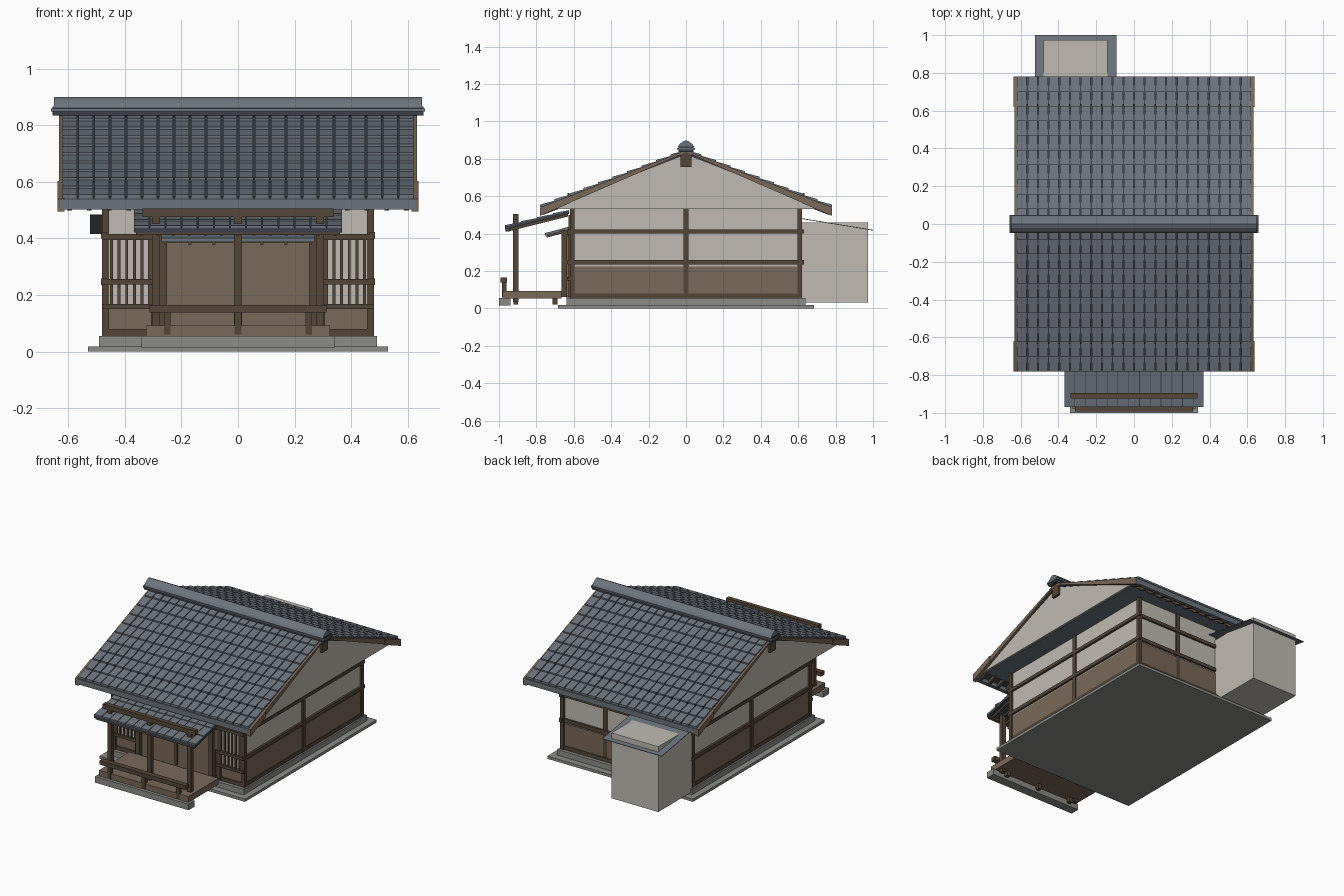
import bpy, bmesh
from mathutils import Vector

cube = bpy.data.objects.get("Cube")
if cube:
    bpy.data.objects.remove(cube, do_unlink=True)


def material(name, r, g, b):
    m = bpy.data.materials.new(name)
    m.use_nodes = True
    m.diffuse_color = (r, g, b, 1)
    m.node_tree.nodes["Principled BSDF"].inputs["Base Color"].default_value = (r, g, b, 1)
    return m


PLASTER = material("cream plaster", .53, .50, .45)
SLATE = material("slate tile", .15, .175, .205)
JOINT = material("dark slate joint", .045, .052, .065)
PANEL = material("brown board", .195, .138, .098)
TIMBER = material("dark timber", .09, .061, .04)
STONE = material("grey stone", .26, .26, .245)


def solid(name, mat, pieces):
    """Join pieces, each a (y, z) profile swept from x0 to x1."""
    bm = bmesh.new()
    for profile, x0, x1 in pieces:
        face = bm.faces.new([bm.verts.new((x0, y, z)) for y, z in profile])
        out = bmesh.ops.extrude_face_region(bm, geom=[face])
        moved = [v for v in out["geom"] if isinstance(v, bmesh.types.BMVert)]
        bmesh.ops.translate(bm, verts=moved, vec=Vector((x1 - x0, 0, 0)))
    bmesh.ops.recalc_face_normals(bm, faces=bm.faces)
    mesh = bpy.data.meshes.new(name)
    bm.to_mesh(mesh)
    bm.free()
    mesh.materials.append(mat)
    ob = bpy.data.objects.new(name, mesh)
    bpy.context.collection.objects.link(ob)
    return ob


def box(x0, x1, y0, y1, z0, z1):
    return [(y0, z0), (y1, z0), (y1, z1), (y0, z1)], x0, x1


def post(x, y, z0, z1, w=.026):
    return box(x - w / 2, x + w / 2, y - w / 2, y + w / 2, z0, z1)


def strip(y0, z0, y1, z1, t0, t1, x0, x1):
    """Sloping board; t0 and t1 are the thicknesses at its two ends."""
    return [(y0, z0), (y1, z1), (y1, z1 - t1), (y0, z0 - t0)], x0, x1


BOTH = (-1, 1)

# Foundation
solid("ground_slab", STONE, [box(-.53, .53, -.684, .684, 0, .018)])
solid("plinth", STONE, [box(-.49, .49, -.64, .64, .018, .055)])

# Walls
solid("plaster_walls", PLASTER, [box(-.47, .47, -.605, .605, .055, .535)])
solid("lower_boards", PANEL, [box(-.475, .475, -.612, .612, .08, .225)])
solid("sill_beam", TIMBER, [box(-.48, .48, -.618, .618, .055, .08)])

frame = [post(x, y, .055, .535) for x in (-.468, .468) for y in (-.608, 0, .608)]
frame += [post(x, .6, .055, .535) for x in (-.16, .16)]
for z0, z1 in ((.235, .258), (.4, .422)):
    frame += [box(s * .465, s * .484, -.63, .63, z0, z1) for s in BOTH]
    frame += [box(-.484, .484, .6, .618, z0, z1)]
solid("wall_frame", TIMBER, frame)

# Front windows with lattice bars
glass, bars = [], []
for s in BOTH:
    glass.append(box(s * .3, s * .455, -.618, -.6, .165, .4))
    for i in range(6):
        bars.append(post(s * (.312 + .027 * i), -.622, .165, .4, .01))
    for z0, z1 in ((.15, .168), (.238, .256), (.395, .415)):
        bars.append(box(s * .28, s * .48, -.635, -.605, z0, z1))
    bars.append(post(s * .295, -.615, .06, .5))
solid("front_windows", PLASTER, glass)
solid("window_lattice", TIMBER, bars)

# Entrance doors
solid("entrance_doors", PANEL, [box(-.26, .26, -.64, -.6, .055, .4)])
solid("door_frame", TIMBER, [post(s * .265, -.65, .06, .42, .03) for s in BOTH]
      + [box(-.28, .28, -.66, -.6, .385, .415), post(0, -.637, .09, .39, .02)])


# Main roof
def roof_z(y):
    return .842 - .385 * abs(y)


EAVE = .775
solid("roof_slabs", JOINT, [strip(0, .842, s * EAVE, roof_z(EAVE), .02, .022, -.62, .62) for s in BOTH])
rows, cols = 10, 22
tiles, guards = [], []
pitch = 1.244 / cols
for s in BOTH:
    for r in range(rows):
        ya, yb = EAVE * r / rows, EAVE * (r + 1) / rows + .005
        for c in range(cols):
            x0 = -.622 + c * pitch
            profile = [(s * ya, roof_z(ya)), (s * yb, roof_z(yb)),
                       (s * yb, roof_z(yb) + .013), (s * ya, roof_z(ya) + .004)]
            tiles.append((profile, x0 + .003, x0 + pitch - .003))
    for c in range(1, cols):
        x = -.622 + c * pitch
        guards.append(post(x, s * .63, roof_z(.63), roof_z(.63) + .018, .008))
solid("roof_tiles", SLATE, tiles)
solid("snow_guards", JOINT, guards)
solid("eave_fascias", SLATE, [box(-.628, .628, s * .755, s * .78, .503, .538) for s in BOTH])

# Gable ends with closed attic
solid("attic_soffit", SLATE, [([(-.7, .53), (.7, .53), (0, .825)], -.605, .605)])
solid("gable_plaster", PLASTER, [([(-.72, .532), (.72, .532), (0, .832)], s * .605, s * .617) for s in BOTH])
solid("ridge_beam", TIMBER, [box(-.632, .632, -.03, .03, .755, .832)])
barge, feet = [], []
for side in BOTH:
    for s in BOTH:
        barge.append(strip(0, .846, s * .777, .54, .012, .043, side * .615, side * .633))
        feet.append(strip(s * .62, .603, s * .78, .54, .04, .045, side * .612, side * .638))
solid("barge_boards", PANEL, barge)
solid("barge_feet", PANEL, feet)

# Rafters under both eaves
rafters = []
for s in BOTH:
    for i in range(18):
        x = -.595 + .07 * i
        rafters.append(strip(s * .6, .588, s * .765, .524, .025, .025, x - .008, x + .008))
solid("eave_rafters", TIMBER, rafters)

# Ridge cap
solid("ridge_base", SLATE, [box(-.66, .66, -.047, .047, .848, .858)])
solid("ridge_seam", JOINT, [box(-.655, .655, -.04, .04, .835, .866)])
solid("ridge_cap", SLATE, [([(-.045, .862), (.045, .862), (.036, .876), (.02, .89),
                             (0, .899), (-.02, .89), (-.036, .876)], -.65, .65)])

# Porch deck and step
solid("porch_step", STONE, [box(-.34, .34, -1, -.938, .015, .055)])
solid("porch_deck", PANEL, [box(-.325, .325, -.98, -.665, .053, .093)])
solid("deck_stubs", TIMBER, [post(x, y, .02, .055) for x in (-.25, 0, .25) for y in (-.91, -.7)])

# Porch rail, posts and beams
solid("porch_rail", TIMBER, [box(-.312, .312, -.992, -.957, .138, .165)]
      + [post(x, -.972, .06, .14, .024) for x in (-.25, 0, .25)])
solid("porch_posts", TIMBER, [post(x, -.91, .035, .48, .028) for x in (-.29, 0, .29)])
solid("porch_top_beam", TIMBER, [box(-.337, .337, -.925, -.895, .475, .505)])
solid("porch_eave_beam", TIMBER, [box(-.36, .36, -.965, -.945, .412, .428)])

# Porch roof
PORCH = (-.968, .437, -.625, .522)
solid("porch_roof", JOINT, [strip(*PORCH, .016, .016, -.368, .368)])
porch_tiles, porch_rafters = [], []
depth, rise = PORCH[2] - PORCH[0], PORCH[3] - PORCH[1]
for c in range(13):
    x0 = -.37 + c * .74 / 13
    for r in range(4):
        a, b = r / 4, (r + 1) / 4
        porch_tiles.append(strip(PORCH[0] + depth * a, PORCH[1] + rise * a + .008,
                                 PORCH[0] + depth * b, PORCH[1] + rise * b + .003,
                                 .008, .003, x0 + .002, x0 + .055))
    x = x0 + .028
    porch_rafters.append(strip(-.955, .424, -.63, .505, .014, .014, x - .006, x + .006))
solid("porch_tiles", SLATE, porch_tiles)
solid("porch_rafters", TIMBER, porch_rafters)

# Small canopy above the doors
solid("door_canopy", SLATE, [strip(-.755, .402, -.62, .438, .014, .014, -.27, .27)])
solid("canopy_rafters", TIMBER, [strip(-.745, .39, -.62, .424, .012, .012, x - .005, x + .005)
                                 for x in [-.255 + .085 * i for i in range(7)]])

# Rear annex with a lean-to skirt roof
solid("rear_annex", PLASTER, [box(-.48, -.14, .6, .973, .03, .46)])
solid("annex_roof", SLATE, [strip(.6, .485, 1, .42, .004, .004, -.523, -.092)])
